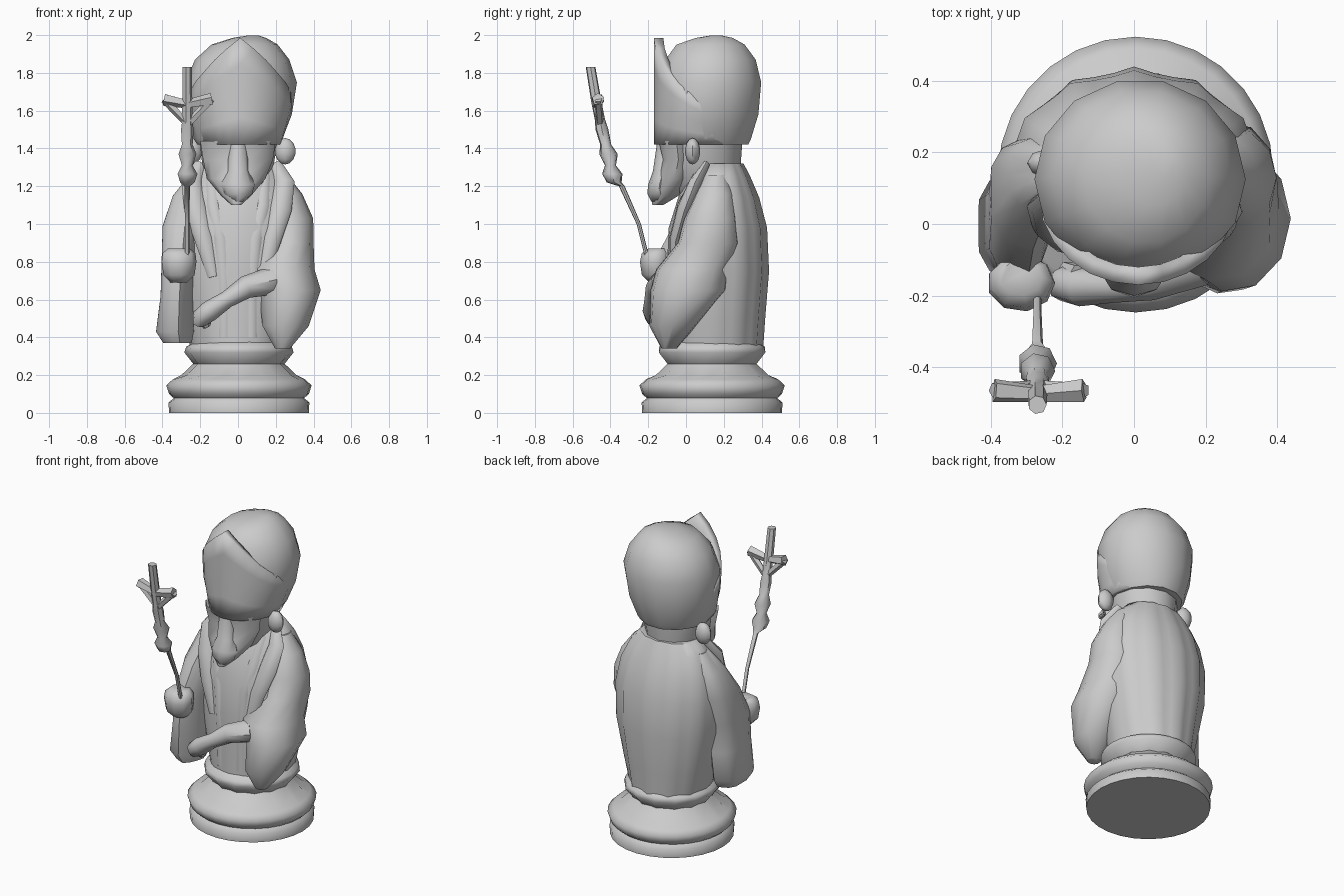
import bpy, bmesh
from math import cos, sin, pi, radians
from mathutils import Vector


def finish(name, bm, angle=45):
    bmesh.ops.recalc_face_normals(bm, faces=bm.faces)
    me = bpy.data.meshes.new(name)
    bm.to_mesh(me)
    bm.free()
    ob = bpy.data.objects.new(name, me)
    bpy.context.collection.objects.link(ob)
    bpy.ops.object.select_all(action='DESELECT')
    bpy.context.view_layer.objects.active = ob
    ob.select_set(True)
    bpy.ops.object.shade_smooth_by_angle(angle=radians(angle))
    return ob


def skin(name, loops, angle=45, caps=(True, True)):
    """Join closed loops of points with quads; cap the ends that show."""
    bm = bmesh.new()
    rows = [[bm.verts.new(p) for p in loop] for loop in loops]
    n = len(rows[0])
    for a, b in zip(rows, rows[1:]):
        for i in range(n):
            j = (i + 1) % n
            bm.faces.new((a[i], a[j], b[j], b[i]))
    for row, cap in zip((rows[0], rows[-1]), caps):
        if cap:
            bm.faces.new(row)
    return finish(name, bm, angle)


def loft(name, rings, n=12, fold=0.0, k=9, back_only=False, angle=50, caps=(True, True)):
    """Rings are (cx, cy, z, rx, ry, optional fold); folds ripple the radius."""
    loops = []
    for cx, cy, z, rx, ry, *own in rings:
        loop = []
        for i in range(n):
            t = 2 * pi * i / n
            amp = (own[0] if own else fold) * (max(0.25, sin(t) + 0.4) if back_only else 1)
            f = 1 + amp * cos(k * t)
            loop.append((cx + rx * f * cos(t), cy + ry * f * sin(t), z))
        loops.append(loop)
    return skin(name, loops, angle, caps)


def tube(name, pts, radii, n=8, flat=1.0):
    """Tube through points with a radius at each one."""
    pts = [Vector(p) for p in pts]
    loops = []
    for i, (p, r) in enumerate(zip(pts, radii)):
        d = (pts[min(i + 1, len(pts) - 1)] - pts[max(i - 1, 0)]).normalized()
        u = d.cross(Vector((0, 1, 0))).normalized()
        v = d.cross(u)
        loops.append([p + u * r * cos(2 * pi * j / n) + v * r * flat * sin(2 * pi * j / n)
                      for j in range(n)])
    return skin(name, loops)


def blob(name, c, r, seg=10):
    bm = bmesh.new()
    bmesh.ops.create_uvsphere(bm, u_segments=seg, v_segments=7, radius=1)
    for v in bm.verts:
        v.co = Vector((c[0] + v.co.x * r[0], c[1] + v.co.y * r[1], c[2] + v.co.z * r[2]))
    return finish(name, bm)


def interp(x, table):
    for (x0, y0), (x1, y1) in zip(table, table[1:]):
        if x <= x1:
            return y0 + (y1 - y0) * (x - x0) / (x1 - x0)
    return table[-1][1]


# Turned base in one piece: foot disc, rounded step, fluted neck, ring
profile = [(0, 0.37), (0.055, 0.373), (0.078, 0.345), (0.10, 0.37), (0.145, 0.385),
           (0.178, 0.35), (0.20, 0.295, 0.035), (0.26, 0.235, 0.03), (0.32, 0.285, 0.015),
           (0.35, 0.28), (0.375, 0.235)]
loft("base", [(0.005, 0.138, z, r, r, *f) for z, r, *f in profile], n=28, k=14,
     angle=75, caps=(True, False))

# Robe with folds down the back
loft("robe", [
    (0, 0.15, 0.35, 0.25, 0.25), (0, 0.155, 0.50, 0.285, 0.255),
    (0, 0.165, 0.75, 0.335, 0.265), (0, 0.165, 0.98, 0.345, 0.255),
    (0, 0.17, 1.14, 0.315, 0.21), (0, 0.17, 1.25, 0.26, 0.165),
    (0, 0.17, 1.32, 0.19, 0.13)], n=36, fold=0.026, k=12, back_only=True,
    caps=(False, True))

# Lapel folds on both sides of the chest
for s, side in ((-1, "right"), (1, "left")):
    tube("cape_edge_" + side,
         [(s * 0.20, 0.11, 1.32), (s * 0.245, 0.05, 1.22), (s * 0.225, -0.01, 1.08),
          (s * 0.18, -0.055, 0.92), (s * 0.13, -0.07, 0.72)],
         [0.03, 0.055, 0.06, 0.05, 0.03], flat=0.6)
    tube("stole_" + side,
         [(s * 0.14, 0.05, 1.26), (s * 0.13, -0.03, 1.1),
          (s * 0.09, -0.075, 0.92), (s * 0.07, -0.08, 0.66), (s * 0.07, -0.08, 0.40)],
         [0.03, 0.035, 0.035, 0.035, 0.03], n=6, flat=0.5)

# Left sleeve, wide at the cuff, and the arm across the front
loft("left_sleeve", [
    (0.235, -0.09, 0.34, 0.04, 0.04), (0.25, -0.07, 0.46, 0.125, 0.125),
    (0.27, 0.015, 0.65, 0.168, 0.205), (0.23, 0.04, 0.76, 0.175, 0.20),
    (0.275, 0.12, 0.90, 0.125, 0.165), (0.27, 0.13, 1.03, 0.128, 0.14),
    (0.25, 0.15, 1.16, 0.09, 0.10), (0.21, 0.16, 1.26, 0.05, 0.06)], n=11)
tube("left_forearm", [(0.18, -0.10, 0.70), (0.04, -0.155, 0.665), (-0.06, -0.175, 0.60),
                      (-0.15, -0.175, 0.54), (-0.20, -0.165, 0.50), (-0.215, -0.155, 0.465)],
     [0.075, 0.06, 0.045, 0.055, 0.05, 0.025])
tube("left_fingers", [(-0.15, -0.15, 0.55), (-0.18, -0.14, 0.49), (-0.165, -0.13, 0.455)],
     [0.04, 0.04, 0.02], n=6)

# Right sleeve hanging below the raised hand
loft("right_sleeve", [
    (-0.325, -0.01, 0.37, 0.075, 0.12), (-0.34, -0.005, 0.43, 0.10, 0.16),
    (-0.33, 0.005, 0.62, 0.085, 0.17), (-0.32, 0.01, 0.80, 0.09, 0.175),
    (-0.305, 0.09, 0.99, 0.10, 0.155), (-0.265, 0.14, 1.15, 0.085, 0.11),
    (-0.21, 0.16, 1.26, 0.05, 0.06)], n=14, fold=0.06, k=5)
loft("right_hand", [
    (-0.315, -0.15, 0.69, 0.045, 0.045), (-0.315, -0.16, 0.73, 0.085, 0.075),
    (-0.315, -0.165, 0.80, 0.095, 0.08), (-0.315, -0.16, 0.845, 0.09, 0.075),
    (-0.315, -0.15, 0.87, 0.06, 0.05)], n=9)

# Head, face and ears
loft("head", [(0, 0.12, 1.12, 0.10, 0.13), (0, 0.10, 1.22, 0.15, 0.18),
              (0, 0.09, 1.32, 0.19, 0.20), (0.005, 0.09, 1.46, 0.21, 0.21)],
     caps=(False, False))
loft("face", [(-0.01, -0.15, 1.10, 0.025, 0.03), (-0.01, -0.11, 1.15, 0.08, 0.075),
              (-0.01, -0.06, 1.24, 0.155, 0.09), (0, -0.04, 1.34, 0.185, 0.085),
              (0, -0.05, 1.44, 0.20, 0.10)], n=10, caps=(True, False))
loft("nose", [(0, -0.15, 1.12, 0.03, 0.035), (0, -0.145, 1.16, 0.075, 0.06),
              (0, -0.14, 1.21, 0.09, 0.06), (0, -0.12, 1.28, 0.06, 0.055),
              (0, -0.11, 1.42, 0.05, 0.045)], n=8, caps=(True, False))
for side, c in (("left", (0.25, 0.035, 1.385)), ("right", (-0.245, 0.17, 1.385))):
    blob("ear_" + side, c, (0.055, 0.04, 0.07), 8)

# Domed hat
loft("hat_dome", [
    (0.0, 0.10, 1.42, 0.215, 0.235), (0.0, 0.10, 1.45, 0.235, 0.25),
    (0.01, 0.115, 1.58, 0.275, 0.275), (0.017, 0.125, 1.75, 0.295, 0.28),
    (0.022, 0.13, 1.87, 0.25, 0.245), (0.035, 0.13, 1.95, 0.175, 0.185),
    (0.06, 0.15, 1.985, 0.09, 0.10), (0.08, 0.16, 1.998, 0.03, 0.03)], n=14)

# Peaked front panel wrapping round the dome and sinking into it at the back
peak = [(0, 1.985), (20, 1.905), (41, 1.81), (65, 1.72), (90, 1.635), (130, 1.55)]
bm = bmesh.new()
cols = []
for i in range(-9, 10):
    a = i * 14
    sink = 0.0 if abs(a) < 70 else 0.03 * (abs(a) - 70) / 56
    col = []
    for j in range(5):
        z = 1.42 + (interp(abs(a), peak) - 1.42) * j / 4
        rx = interp(z, [(1.42, 0.225), (1.6, 0.28), (2.0, 0.295)]) - sink
        ry = 0.275 - sink if abs(a) < 90 else interp(z, [(1.42, 0.25), (1.6, 0.285)]) - sink
        col.append(bm.verts.new((0.012 + rx * sin(radians(a)), 0.105 - ry * cos(radians(a)), z)))
    cols.append(col)
for a, b in zip(cols, cols[1:]):
    for j in range(4):
        bm.faces.new((a[j], b[j], b[j + 1], a[j + 1]))
panel = finish("hat_front_panel", bm)
mod = panel.modifiers.new("thickness", 'SOLIDIFY')
mod.thickness = 0.05
mod.offset = -1

# Staff leaning forward, with knobs and a cross on top
loft("staff", [(-0.27, -0.20 - dy, z, r, r) for dy, z, r in (
    (-0.02, 0.75, 0.012), (0.01, 0.84, 0.012), (0.05, 1.0, 0.012), (0.14, 1.20, 0.016),
    (0.18, 1.22, 0.04), (0.19, 1.265, 0.055), (0.20, 1.31, 0.03), (0.21, 1.37, 0.05),
    (0.225, 1.42, 0.03), (0.245, 1.50, 0.035), (0.255, 1.55, 0.028), (0.275, 1.65, 0.028),
    (0.305, 1.83, 0.026))], n=7)
for s, side in ((-1, "right"), (1, "left")):
    tip = (-0.265 + s * 0.125, -0.465, 1.66)
    tube("cross_arm_" + side, [(-0.265, -0.475, 1.635), tip], [0.024, 0.034], n=5)
    tube("cross_brace_" + side, [(-0.265, -0.455, 1.53), tip], [0.02, 0.022], n=5)
